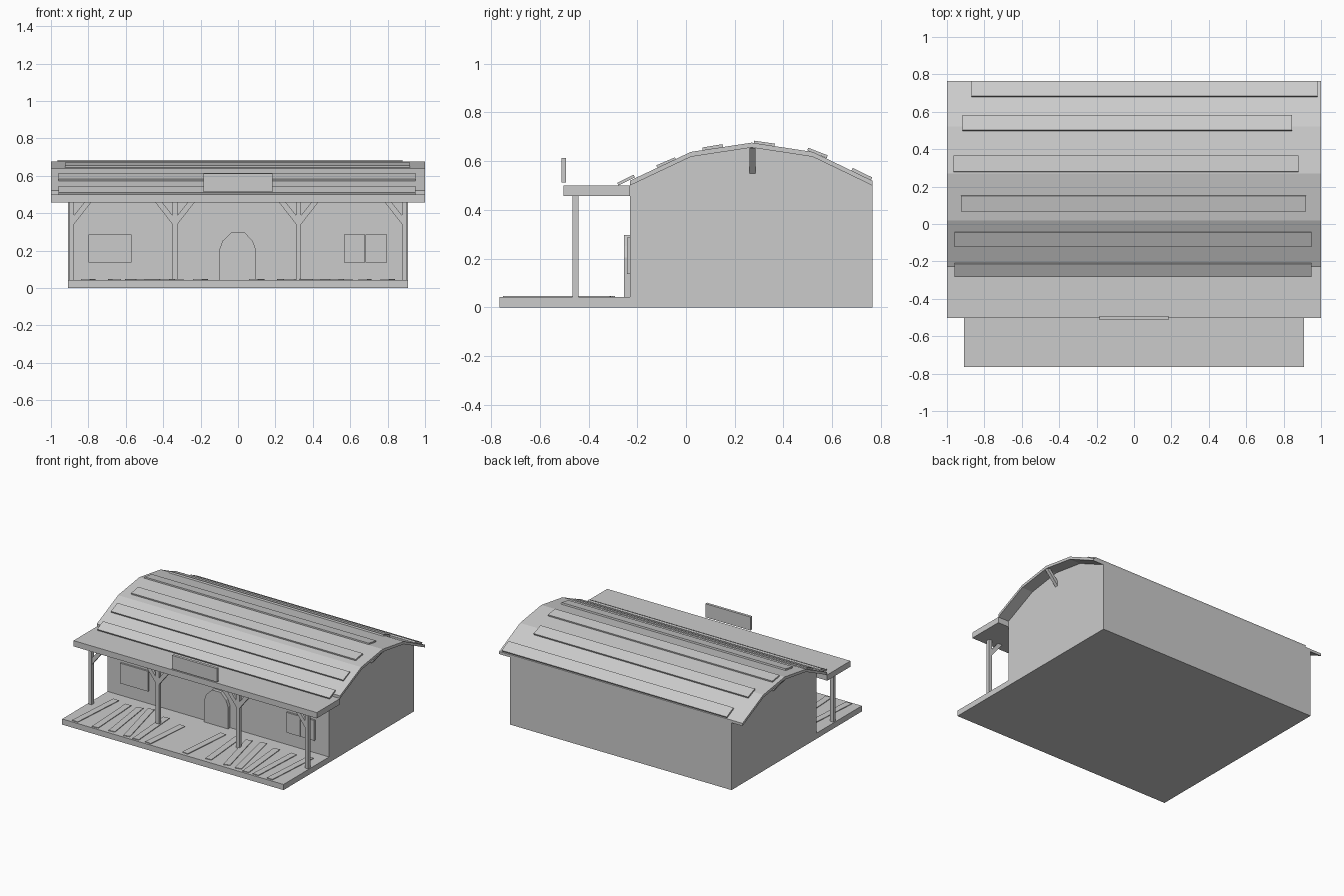
import bpy, math
from mathutils import Vector, Matrix

if "Cube" in bpy.data.objects:
    bpy.data.objects.remove(bpy.data.objects["Cube"])


def mesh(name, verts, faces):
    m = bpy.data.meshes.new(name)
    m.from_pydata(verts, [], faces)
    o = bpy.data.objects.new(name, m)
    bpy.context.collection.objects.link(o)
    return o


def box(name, x, y, z, mat=None):
    v = [Vector((a, b, c)) for a in x for b in y for c in z]
    if mat:
        v = [mat @ p for p in v]
    return mesh(name, v, [(0, 1, 3, 2), (4, 6, 7, 5), (0, 4, 5, 1),
                          (2, 3, 7, 6), (0, 2, 6, 4), (1, 5, 7, 3)])


def prism(name, prof, a, b, axis):
    """Extrude a closed profile: axis 'x' takes (y, z) points, 'y' takes (x, z)."""
    f = (lambda p, t: (t, p[0], p[1])) if axis == 'x' else (lambda p, t: (p[0], t, p[1]))
    n = len(prof)
    v = [f(p, a) for p in prof] + [f(p, b) for p in prof]
    faces = [tuple(range(n)), tuple(range(2 * n - 1, n - 1, -1))]
    faces += [(i, i + n, (i + 1) % n + n, (i + 1) % n) for i in range(n)]
    o = mesh(name, v, faces)
    import bmesh
    bm = bmesh.new()
    bm.from_mesh(o.data)
    bmesh.ops.recalc_face_normals(bm, faces=bm.faces)
    bm.to_mesh(o.data)
    bm.free()
    return o


# House body and curved roof sheet
under = [(-.23, .50), (.02, .618), (.27, .656), (.52, .618), (.765, .50)]
over = [(-.23, .52), (.02, .638), (.27, .676), (.52, .638), (.765, .52)]
prism("house_body", [(-.23, 0)] + under + [(.765, 0)], -.91, .91, 'x')
prism("main_roof", under + over[::-1], -1, 1, 'x')

# Raised roof battens: x range, then (y, z) of the two upper edges
battens = [(-.96, .95, -.283, .511, -.215, .545), (-.96, .95, -.122, .583, -.045, .616),
           (-.925, .92, .067, .656, .15, .670), (-.965, .88, .28, .684, .365, .672),
           (-.917, .845, .502, .655, .582, .624), (-.87, .98, .685, .572, .765, .533)]
for x0, x1, ya, za, yb, zb in battens:
    d = Vector((yb - ya, zb - za)).normalized() * .012
    prism("roof_batten", [(ya, za), (yb, zb), (yb + d.y, zb - d.x), (ya + d.y, za - d.x)], x0, x1, 'x')

# Diagonal gable struts under the roof overhang
for s in (-1, 1):
    prism("gable_strut", [(s * .91, .55), (s * .91, .585), (s * .975, .657), (s * 1.0, .652)],
          .26, .285, 'y')

# Porch deck, canopy and sign board
box("porch_deck", (-.91, .91), (-.765, -.23), (0, .042))
box("porch_canopy", (-1, 1), (-.503, -.23), (.457, .50))
box("sign_board", (-.185, .185), (-.512, -.492), (.512, .612))

# Loose deck planks, each slightly turned: x, centre y, length, angle
planks = [(-.80, -.53, .44, -4), (-.66, -.54, .42, 3), (-.55, -.53, .42, 8), (-.45, -.52, .46, 14),
          (-.33, -.55, .40, 4), (-.20, -.57, .36, -5), (.10, -.54, .40, -5), (.25, -.53, .40, 5),
          (.37, -.53, .42, 14), (.47, -.52, .44, 12), (.57, -.54, .42, 5), (.68, -.54, .42, -3),
          (.80, -.53, .44, -4)]
for x, y, length, a in planks:
    m = Matrix.Translation((x, y, 0)) @ Matrix.Rotation(math.radians(a), 4, 'Z')
    box("deck_plank", (-.024, .024), (-length / 2, length / 2), (.04, .047), m)

# Porch posts with diagonal braces
for x, sides in ((-.89, (1,)), (-.337, (-1, 1)), (.324, (-1, 1)), (.89, (-1,))):
    box("porch_post", (x - .014, x + .014), (-.467, -.442), (.042, .46))
    for s in sides:
        prism("post_brace", [(x + s * .013, .34), (x + s * .107, .46),
                             (x + s * .07, .46), (x + s * .013, .388)], -.464, -.445, 'y')

# Arched door
arch = [(-.1, .04), (-.1, .205), (-.082, .252), (-.035, .297), (.035, .297),
        (.078, .252), (.096, .205), (.096, .04)]
prism("door", arch, -.255, -.23, 'y')

# Window panels: single on the left, two leaves on the right
box("left_window", (-.80, -.57), (-.243, -.228), (.137, .287))
for x in ((.567, .678), (.682, .797)):
    box("right_window_leaf", x, (-.243, -.228), (.137, .287))
